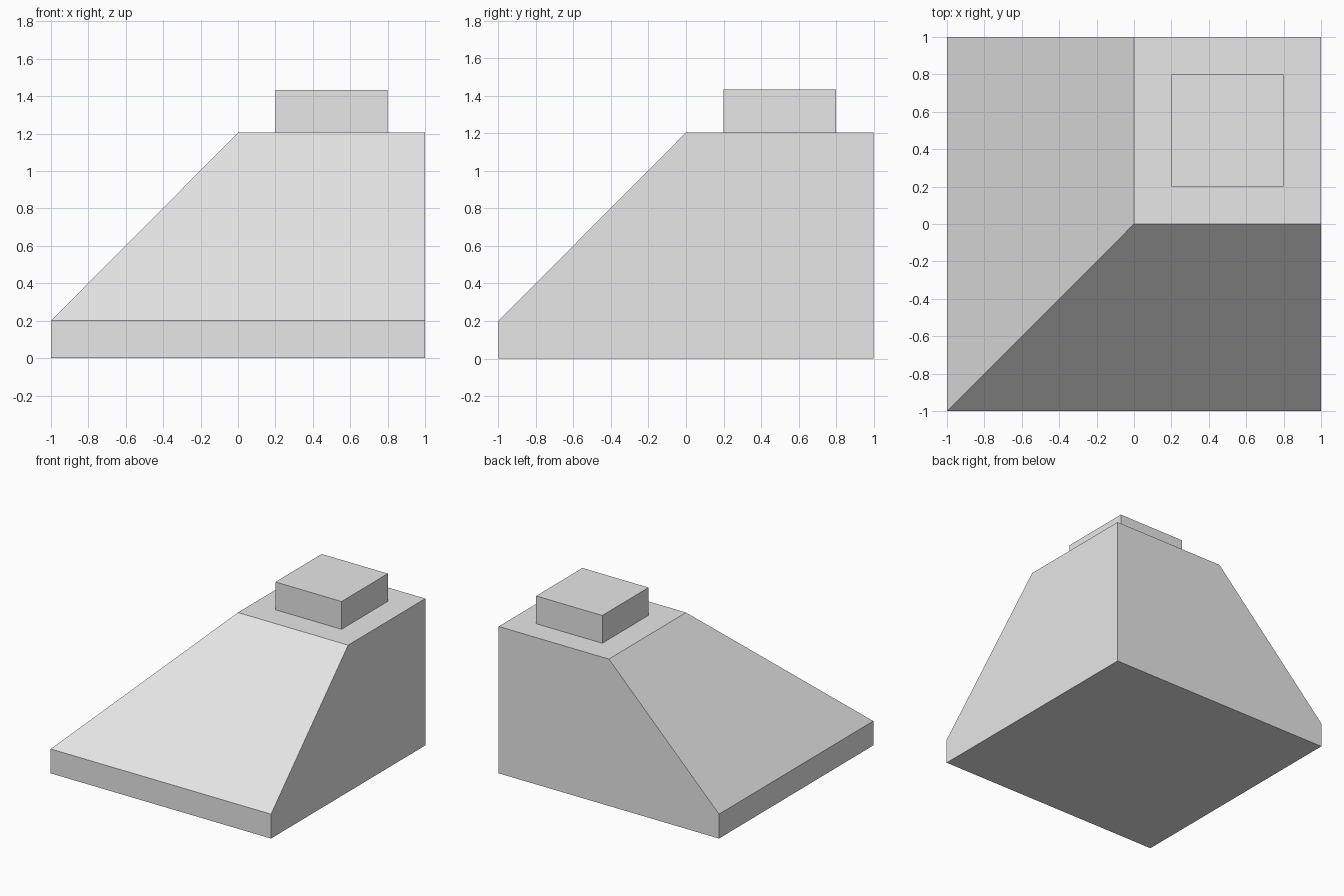
import bpy
import bmesh

if "Cube" in bpy.data.objects:
    bpy.data.objects.remove(bpy.data.objects["Cube"])

grey = bpy.data.materials.new("light grey")
grey.diffuse_color = (0.8, 0.8, 0.8, 1)
grey.use_nodes = True
grey.node_tree.nodes["Principled BSDF"].inputs["Base Color"].default_value = grey.diffuse_color


def stacked_block(name, layers):
    """Join rectangles (low corner, high corner, z) from bottom to top, open between, capped at ends."""
    bm = bmesh.new()
    rings = []
    for lo, hi, z in layers:
        corners = [(lo, lo), (hi, lo), (hi, hi), (lo, hi)]
        rings.append([bm.verts.new((x, y, z)) for x, y in corners])
    for a, b in zip(rings, rings[1:]):
        for i in range(4):
            j = (i + 1) % 4
            bm.faces.new((a[i], a[j], b[j], b[i]))
    bm.faces.new(rings[0][::-1])
    bm.faces.new(rings[-1])
    mesh = bpy.data.meshes.new(name)
    bm.to_mesh(mesh)
    bm.free()
    mesh.materials.append(grey)
    obj = bpy.data.objects.new(name, mesh)
    bpy.context.collection.objects.link(obj)
    return obj


# Corner block: low rim, then slopes on the front and left only
stacked_block("sloped_corner_body", [(-1, 1, 0), (-1, 1, 0.2), (0, 1, 1.205)])

# Square knob on the flat top
stacked_block("square_top_knob", [(0.2, 0.8, 1.205), (0.2, 0.8, 1.433)])
